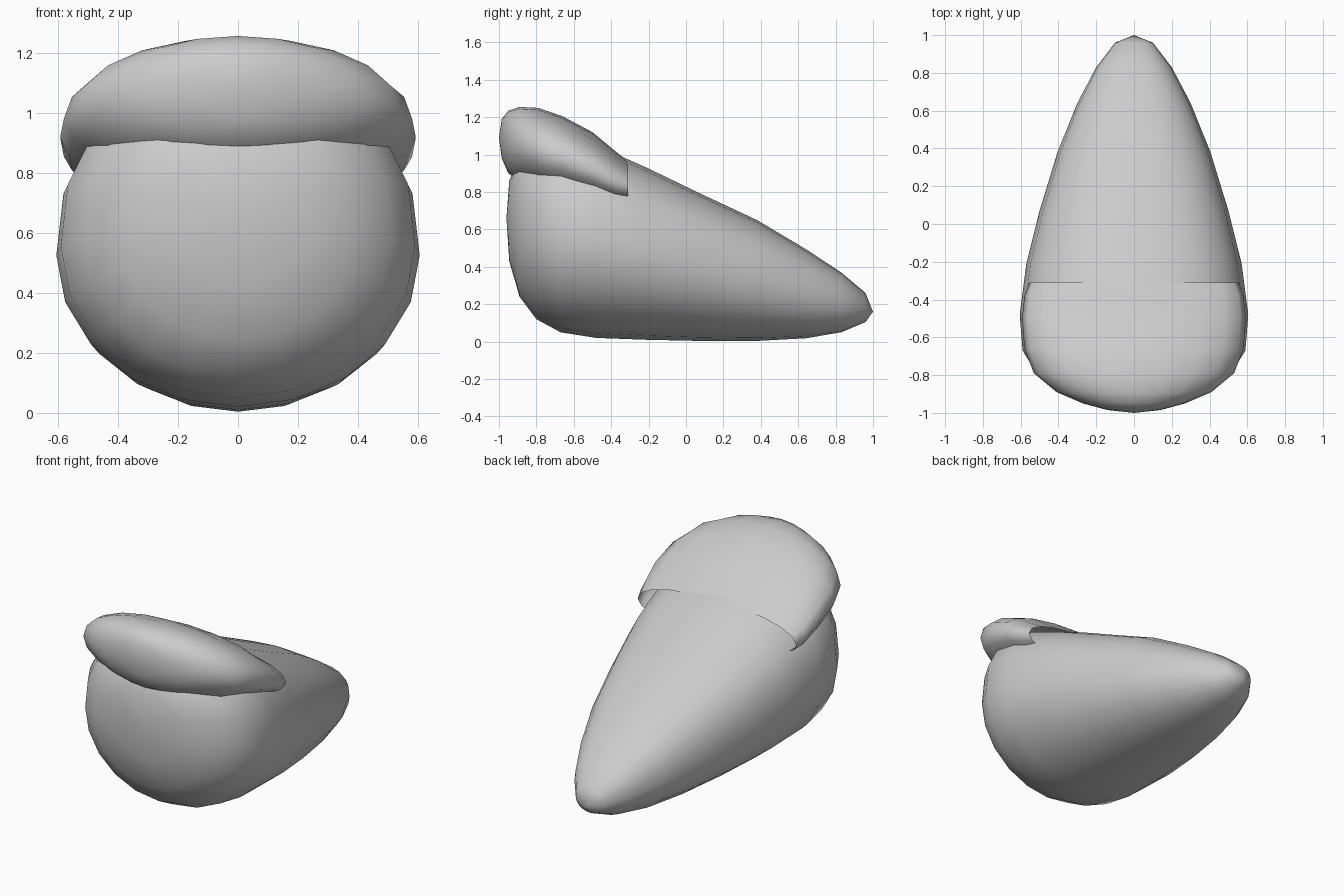
import bpy, bmesh
from math import sin, cos, pi

if "Cube" in bpy.data.objects:
    bpy.data.objects.remove(bpy.data.objects["Cube"])

SIDES = 20


def ring_points(y, hw, z0, z1, zc, top_n):
    """Rounded section: ellipse below the widest line, fuller curve above it."""
    pts = []
    for i in range(SIDES):
        a = 2 * pi * i / SIDES
        c, s = cos(a), sin(a)
        e = 2 / top_n if s > 0 else 1.0
        x = hw * (1 if c > 0 else -1) * abs(c) ** e
        h = z1 - zc if s > 0 else zc - z0
        z = zc + h * (1 if s > 0 else -1) * abs(s) ** e
        pts.append((x, y, z))
    return pts


def loft(name, sections, top_n, mid, front_tip, back_tip=None):
    """Skin sections (y, half width, bottom, top) from front to back."""
    bm = bmesh.new()
    rings = []
    for y, hw, z0, z1 in sections:
        zc = z0 + (z1 - z0) * mid
        rings.append([bm.verts.new(p) for p in ring_points(y, hw, z0, z1, zc, top_n)])
    for a, b in zip(rings, rings[1:]):
        for i in range(SIDES):
            j = (i + 1) % SIDES
            bm.faces.new((a[i], a[j], b[j], b[i]))
    for tip, ring in ((front_tip, rings[0]), (back_tip, rings[-1])):
        if tip:
            v = bm.verts.new(tip)
            for i in range(SIDES):
                bm.faces.new((ring[i], ring[(i + 1) % SIDES], v))
    bmesh.ops.recalc_face_normals(bm, faces=bm.faces)
    me = bpy.data.meshes.new(name)
    bm.to_mesh(me)
    bm.free()
    for p in me.polygons:
        p.use_smooth = True
    ob = bpy.data.objects.new(name, me)
    bpy.context.collection.objects.link(ob)
    return ob


# Tapering body, blunt at the front and pointed at the back
loft("body", [
    (-0.945, 0.24, 0.43, 0.86),
    (-0.89, 0.39, 0.24, 0.98),
    (-0.80, 0.51, 0.12, 1.05),
    (-0.67, 0.59, 0.05, 1.08),
    (-0.48, 0.605, 0.02, 1.05),
    (-0.21, 0.57, 0.01, 0.93),
    (0.07, 0.50, 0.004, 0.795),
    (0.38, 0.405, 0.004, 0.65),
    (0.64, 0.30, 0.018, 0.495),
    (0.83, 0.20, 0.05, 0.37),
    (0.96, 0.10, 0.105, 0.26),
], 2.5, 0.49, (0, -0.96, 0.66), (0, 1.0, 0.16))

# Sloping rounded pad over the top front of the body
loft("top_pad", [
    (-0.985, 0.14, 0.98, 1.19),
    (-0.95, 0.27, 0.90, 1.235),
    (-0.89, 0.41, 0.86, 1.255),
    (-0.79, 0.53, 0.80, 1.25),
    (-0.66, 0.58, 0.77, 1.205),
    (-0.50, 0.592, 0.73, 1.12),
    (-0.38, 0.58, 0.70, 1.02),
    (-0.31, 0.555, 0.70, 0.965),
], 2.1, 0.48, (0, -1.0, 1.09))
